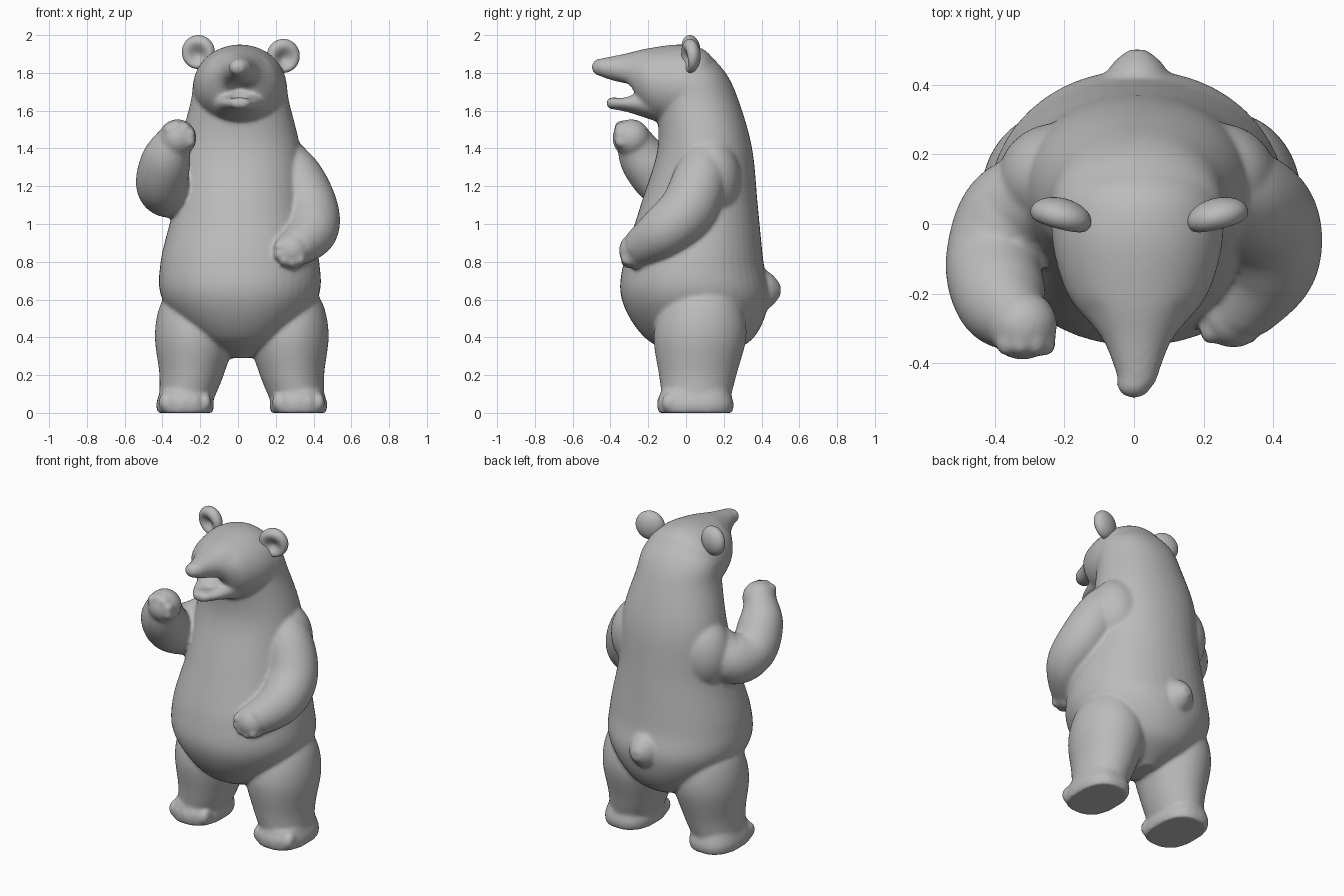
import bpy, bmesh, math
from mathutils import Vector, Matrix

cube = bpy.data.objects.get("Cube")
if cube:
    bpy.data.objects.remove(cube, do_unlink=True)

colour = (0.5, 0.5, 0.5, 1)
grey = bpy.data.materials.new("plain_grey")
grey.use_nodes = True
grey.diffuse_color = colour
grey.node_tree.nodes["Principled BSDF"].inputs["Base Color"].default_value = colour


def spline(rows, steps=8):
    """Catmull-Rom interpolation of equal-length rows."""
    rows = [Vector(row) for row in rows]
    last = len(rows) - 1
    smooth_rows = []
    for i in range(last):
        before, start, end, after = (rows[max(0, min(last, i + k))] for k in (-1, 0, 1, 2))
        leave, arrive = (end - before) / 2, (after - start) / 2
        for s in range(steps):
            t = s / steps
            ease = t * t * (3 - 2 * t)
            smooth_rows.append(start.lerp(end, ease) + leave * t * (1 - t) ** 2 - arrive * t * t * (1 - t))
    return smooth_rows + [rows[-1]]


def loft(bm, rows, axes=None, power=1, sides=48):
    """Skin rings (x, y, z, radius_a, radius_b); without axes they follow the path."""
    rows = spline(rows)
    points = [Vector(row[:3]) for row in rows]
    rings, previous = [], None
    for i, (point, row) in enumerate(zip(points, rows)):
        if axes:
            u, v = axes
        else:
            tangent = (points[min(i + 1, len(points) - 1)] - points[max(i - 1, 0)]).normalized()
            if previous is None:
                u = tangent.orthogonal().normalized()
            else:
                u = previous.rotation_difference(tangent) @ u
            v, previous = tangent.cross(u), tangent
        ring = []
        for k in range(sides):
            angle = math.tau * k / sides
            c, s = (math.copysign(abs(w) ** power, w) for w in (math.cos(angle), math.sin(angle)))
            ring.append(bm.verts.new(point + u * c * row[-2] + v * s * row[-1]))
        rings.append(ring)
    faces = [bm.faces.new((low[k], low[(k + 1) % sides], high[(k + 1) % sides], high[k]))
             for low, high in zip(rings, rings[1:]) for k in range(sides)]
    faces += [bm.faces.new(rings[0][::-1]), bm.faces.new(rings[-1])]
    bmesh.ops.recalc_face_normals(bm, faces=faces)
    return [vert for ring in rings for vert in ring]


def ball(bm, centre, size):
    matrix = Matrix.Translation(centre) @ Matrix.Diagonal((*size, 1))
    return bmesh.ops.create_uvsphere(bm, u_segments=32, v_segments=20, radius=1, matrix=matrix)["verts"]


def dent(verts, centre, radius, push):
    """Push vertices near a point with a soft falloff."""
    for vert in verts:
        distance = (vert.co - Vector(centre)).length
        vert.co += Vector(push) * math.exp(-(distance / radius) ** 2)


def paw(bm, centre, first_angle):
    """A round hand with five blunt fingers fanned over its front."""
    centre = Vector(centre)
    ball(bm, centre, (0.1, 0.1, 0.1))
    for k in range(5):
        angle = first_angle + 0.65 * k
        knuckle = Vector((0.07 * math.cos(angle), -0.05, 0.06 * math.sin(angle)))
        ball(bm, centre + knuckle, (0.03, 0.04, 0.035))


def finish(bm, name):
    mesh = bpy.data.meshes.new(name)
    bm.to_mesh(mesh)
    bm.free()
    mesh.materials.append(grey)
    mesh.shade_smooth()
    ob = bpy.data.objects.new(name, mesh)
    bpy.context.collection.objects.link(ob)
    return ob


X, Y, Z = Vector((1, 0, 0)), Vector((0, 1, 0)), Vector((0, 0, 1))
SIDES = {"right": -1, "left": 1}
MIDDLE = 0.01  # the body sits slightly toward its left
body = bmesh.new()

# Torso and neck: z, centre y, half width, half depth
torso = [(0.29, 0.08, 0.05, 0.1), (0.4, 0.07, 0.25, 0.29), (0.6, 0.05, 0.41, 0.39),
         (0.8, 0.04, 0.42, 0.37), (1.1, 0.07, 0.35, 0.31), (1.4, 0.1, 0.32, 0.25),
         (1.65, 0.06, 0.26, 0.22), (1.8, 0.02, 0.23, 0.19), (1.92, 0, 0.1, 0.1)]
loft(body, [(MIDDLE, y, z, width, depth) for z, y, width, depth in torso], (X, Y), 0.95)

# Shoulder blades carry the back out into the arms
for side in SIDES.values():
    ball(body, (MIDDLE + side * 0.23, 0.13, 1.24), (0.17, 0.16, 0.22))

# Tail: a blunt cone
tail = [(0.28, 0.2), (0.4, 0.12), (0.46, 0.08), (0.5, 0.03)]
loft(body, [(MIDDLE, y, 0.65, 0.9 * r, r) for y, r in tail], (X, Z))

# Head and upper snout: y, centre z, half height
head = [(0.18, 1.72, 0.1), (0.1, 1.72, 0.2), (-0.03, 1.73, 0.22),
        (-0.2, 1.75, 0.18), (-0.33, 1.81, 0.09), (-0.46, 1.83, 0.045)]
skull = loft(body, [(MIDDLE, y, z, 1.12 * r, r) for y, z, r in head], (X, Z))
dent(skull, (MIDDLE, -0.31, 1.7), 0.065, (0, 0.07, 0.02))
for side in SIDES.values():
    dent(skull, (MIDDLE + side * 0.11, -0.25, 1.86), 0.035, (0, 0.016, 0))
ball(body, (0, -0.46, 1.83), (0.05, 0.04, 0.044))

# Lower jaw, hollowed for the mouth floor: y, half width, half height
jaw = [(-0.12, 0.17, 0.11), (-0.3, 0.11, 0.05), (-0.4, 0.055, 0.03), (-0.42, 0.03, 0.02)]
chin = loft(body, [(MIDDLE, y, 1.64, width, height) for y, width, height in jaw], (X, Z))
dent(chin, (MIDDLE, -0.32, 1.69), 0.045, (0, 0.02, -0.025))

# Legs, feet and toes: height and half width of each ring
leg = [(0.05, 0.14), (0.2, 0.17), (0.4, 0.21), (0.55, 0.18), (0.67, 0.1)]
foot = [(0, 0.145), (0.05, 0.152), (0.12, 0.13)]
for side in SIDES.values():
    hip = 0.02
    loft(body, [(hip + side * (0.25 + 0.4 * (0.4 - z) ** 2), 0.05 + 0.06 * z, z, r, r + 0.035)
                for z, r in leg], (X, Y))
    ankle = hip + side * 0.3
    loft(body, [(ankle, 0.05, z, r, r + 0.05) for z, r in foot], (X, Y), 0.8)
    for k in range(-2, 3):
        spread = 0.054 * k
        ball(body, (ankle + spread, 2.2 * spread ** 2 - 0.106, 0.055), (0.032, 0.05, 0.05))

# Arms from shoulder to wrist: x, y, z, radius
lowered = [(0.2, 0.1, 1.41, 0.09), (0.3, 0.08, 1.26, 0.14), (0.38, 0.01, 1.08, 0.15),
           (0.39, -0.12, 0.96, 0.135), (0.3, -0.25, 0.87, 0.1)]
raised = [(-0.18, 0.1, 1.38, 0.09), (-0.33, 0.04, 1.2, 0.15), (-0.4, -0.1, 1.21, 0.14),
          (-0.38, -0.22, 1.34, 0.13), (-0.33, -0.28, 1.46, 0.09)]
for arm in (lowered, raised):
    loft(body, [(*row, row[-1]) for row in arm])
paw(body, (0.285, -0.255, 0.86), 2.8)
paw(body, (-0.32, -0.29, 1.455), -0.3)

# Fuse the body parts into one soft skin
skin = finish(body, "body")
remesh = skin.modifiers.new("fuse", 'REMESH')
remesh.mode = 'VOXEL'
remesh.voxel_size = 0.01
remesh.use_smooth_shade = True
soften = skin.modifiers.new("soften", 'SMOOTH')
soften.factor = 0.5
soften.iterations = 12

for name, side in SIDES.items():
    # Ear: a flattened ball hollowed at the front
    bm = bmesh.new()
    verts = ball(bm, (0, 0, 0), (0.09, 0.055, 0.09))
    dent([vert for vert in verts if vert.co.y < 0], (0, -0.05, -0.015), 0.05, (0, 0.06, 0))
    ear = finish(bm, name + "_ear")
    ear.location = (0.015 + side * 0.225, 0.02, 1.9 - side * 0.01)
    ear.rotation_euler.z = side / 4
    rounding = ear.modifiers.new("round", 'SUBSURF')
    rounding.levels = rounding.render_levels = 1

    # Eye: a small bead set into its socket
    bm = bmesh.new()
    ball(bm, (MIDDLE + side * 0.11, -0.23, 1.85), (0.02, 0.02, 0.02))
    finish(bm, name + "_eye")

# Lower teeth along the jaw rim
bm = bmesh.new()
for k in range(-2, 3):
    spread = 0.016 * k
    ball(bm, (MIDDLE + spread, 18 * spread ** 2 - 0.4, 1.655), (0.01, 0.01, 0.012))
finish(bm, "lower_teeth")
